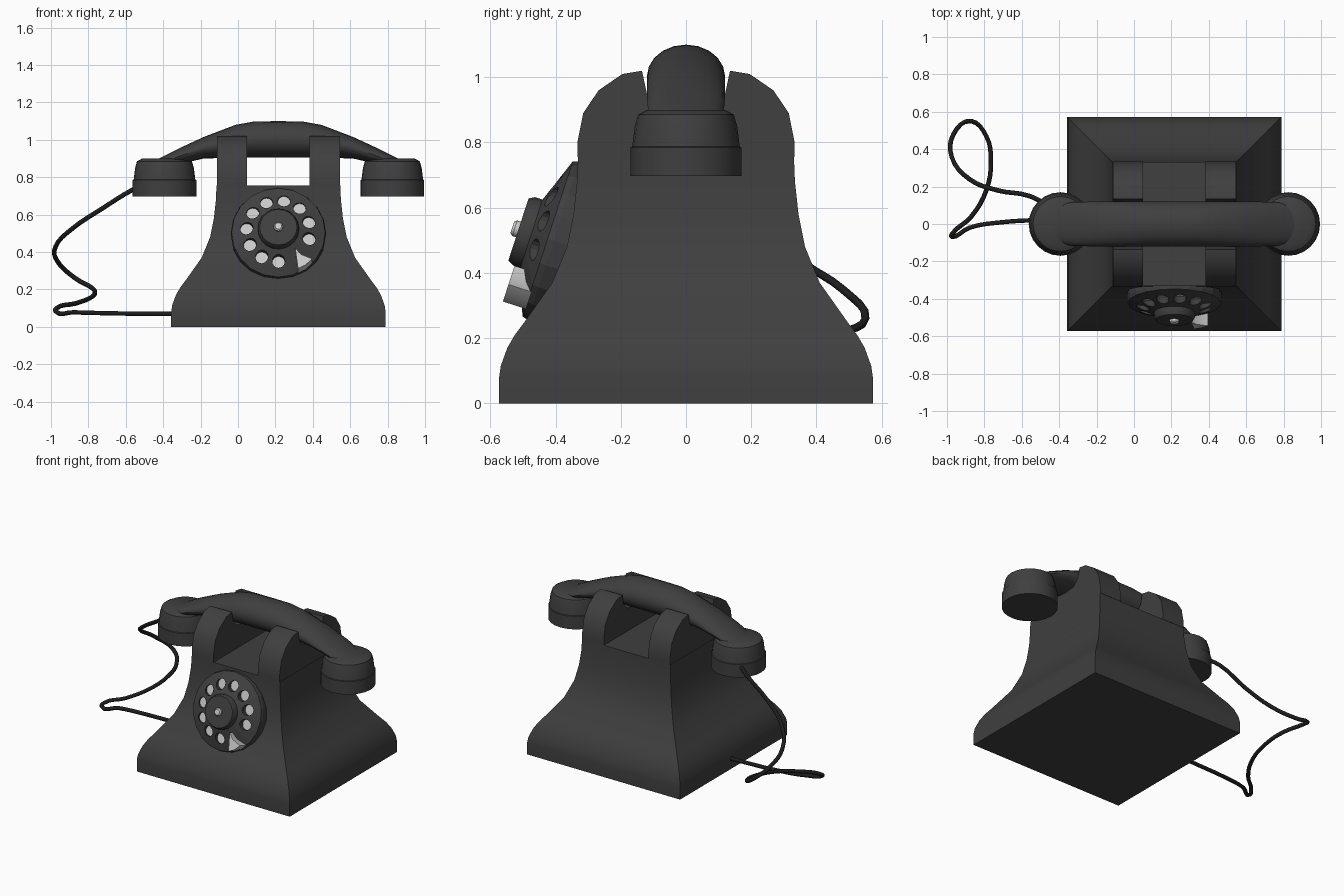
import bpy, bmesh
from math import cos, sin, pi, radians
from mathutils import Matrix, Vector

if "Cube" in bpy.data.objects:
    bpy.data.objects.remove(bpy.data.objects["Cube"])

CX = 0.216


def material(name, v):
    m = bpy.data.materials.new(name)
    m.diffuse_color = (v, v, v, 1)
    m.use_nodes = True
    m.node_tree.nodes["Principled BSDF"].inputs["Base Color"].default_value = m.diffuse_color
    return m


DARK, BLACK, PALE = material("dark", 0.05), material("black", 0.012), material("pale", 0.6)


def add_loft(bm, rings, mat=Matrix()):
    """Skin closed rings of equal length and cap both ends."""
    vs = [[bm.verts.new(mat @ Vector(p)) for p in ring] for ring in rings]
    n = len(vs[0])
    for a, b in zip(vs, vs[1:]):
        for i in range(n):
            j = (i + 1) % n
            bm.faces.new((a[i], a[j], b[j], b[i]))
    bm.faces.new(vs[0][::-1])
    bm.faces.new(vs[-1])


def finish(name, bm, mtl=DARK, angle=32):
    bmesh.ops.recalc_face_normals(bm, faces=bm.faces)
    me = bpy.data.meshes.new(name)
    bm.to_mesh(me)
    bm.free()
    me.materials.append(mtl)
    ob = bpy.data.objects.new(name, me)
    bpy.context.collection.objects.link(ob)
    if angle:
        bpy.ops.object.select_all(action='DESELECT')
        ob.select_set(True)
        bpy.context.view_layer.objects.active = ob
        bpy.ops.object.shade_smooth_by_angle(angle=radians(angle))
    return ob


def loft(name, rings, mat=Matrix(), mtl=DARK, angle=32):
    bm = bmesh.new()
    add_loft(bm, rings, mat)
    return finish(name, bm, mtl, angle)


def circle(r, z, n, cx=0, cy=0):
    return [(cx + r * cos(2 * pi * i / n), cy + r * sin(2 * pi * i / n), z) for i in range(n)]


# Flared square body
profile = [(.573, 0), (.573, .08), (.568, .115), (.548, .17), (.525, .21), (.495, .25),
           (.41, .37), (.365, .48), (.345, .58), (.334, .68), (.331, .755)]
loft("body", [[(CX + sx * h, sy * h, z) for sx, sy in ((-1, -1), (1, -1), (1, 1), (-1, 1))]
              for h, z in profile])

# Cradle prongs with a slot for the handset
half = [(.333, .755), (.333, .80), (.315, .89), (.268, .96), (.195, 1.01),
        (.135, 1.02), (.12, .95), (.08, .91)]
outline = half + [(0, .90)] + [(-y, z) for y, z in reversed(half)]
for side, s in (("left", -1), ("right", 1)):
    loft(side + "_prong", [[(CX + s * d, y, z) for y, z in outline] for d in (.167, .329)])

# Handset grip: (distance from middle, top, bottom, half width)
stations = [(0, 1.10, .905, .12), (.13, 1.098, .905, .12), (.23, 1.08, .905, .12),
            (.4, 1.015, .90, .12), (.53, .955, .87, .118), (.64, .90, .83, .105)]
stations = [(-d, t, b, w) for d, t, b, w in stations[:0:-1]] + stations
loft("handset_grip", [[(CX + d, w * cos(a), (t + b) / 2 + (t - b) / 2 * sin(a))
                       for a in (2 * pi * i / 20 for i in range(20))]
                      for d, t, b, w in stations])

# Earpiece and mouthpiece cups
for name, s in (("mouthpiece", -1), ("earpiece", 1)):
    loft(name, [circle(r, z, 24, CX + s * .609) for r, z in
                ((.17, .697), (.17, .785), (.165, .787), (.157, .85), (.147, .885), (.12, .90))])

# Dial, built in a tilted frame on the front
D = Matrix.Translation((CX, -.411, .50)) @ Matrix.Rotation(radians(72), 4, 'X')
dial = loft("dial_plate", [circle(r, z, 20) for r, z in
                           ((.25, -.07), (.255, -.005), (.25, .014), (.11, .066))], D, angle=0)

# Finger holes with pale discs at the bottom
cut, pads = bmesh.new(), bmesh.new()
for k in range(10):
    a = radians(-15 + 31.7 * k)
    x, y = .17 * cos(a), .17 * sin(a)
    add_loft(cut, [circle(.034, z, 16, x, y) for z in (.014, .12)], D)
    add_loft(pads, [circle(.034, z, 16, x, y) for z in (.004, .019)], D)
cutter = finish("hole_cutter", cut, DARK, 0)
cutter.hide_render = True
finish("number_discs", pads, PALE)
mod = dial.modifiers.new("holes", 'BOOLEAN')
mod.operation, mod.solver, mod.object = 'DIFFERENCE', 'EXACT', cutter
bpy.context.view_layer.objects.active = dial
bpy.ops.object.modifier_apply(modifier=mod.name)
bpy.data.objects.remove(cutter)

# Hub, centre bolt and finger stop
loft("dial_hub", [circle(r, z, 20) for r, z in ((.11, .05), (.11, .09), (.10, .108))], D)
loft("dial_bolt", [circle(r, z, 12) for r, z in ((.025, .10), (.025, .12), (.018, .128))], D, PALE)
stop = [(.09, -.11), (.105, -.225), (.145, -.205), (.18, -.17), (.12, -.145)]
loft("finger_stop", [[(x, y, z) for x, y in stop] for z in (.012, .085)], D, PALE)

# Cord from mouthpiece to base
path = [(-.46, .10, .78), (-.56, .15, .735), (-.73, .18, .63), (-.88, .24, .53), (-.975, .36, .43),
        (-.965, .48, .35), (-.87, .55, .26), (-.79, .47, .215), (-.765, .34, .185),
        (-.79, .18, .155), (-.87, .04, .125), (-.97, -.05, .10), (-.975, -.068, .083),
        (-.88, -.02, .078), (-.7, .01, .073), (-.5, .022, .07), (-.33, .03, .07)]
cu = bpy.data.curves.new("cord", 'CURVE')
cu.dimensions = '3D'
cu.bevel_depth, cu.bevel_resolution, cu.resolution_u = .0125, 2, 4
cu.use_fill_caps = True
sp = cu.splines.new('BEZIER')
sp.bezier_points.add(len(path) - 1)
for bp, p in zip(sp.bezier_points, path):
    bp.co = p
    bp.handle_left_type = bp.handle_right_type = 'AUTO'
cu.materials.append(BLACK)
bpy.context.collection.objects.link(bpy.data.objects.new("cord", cu))
